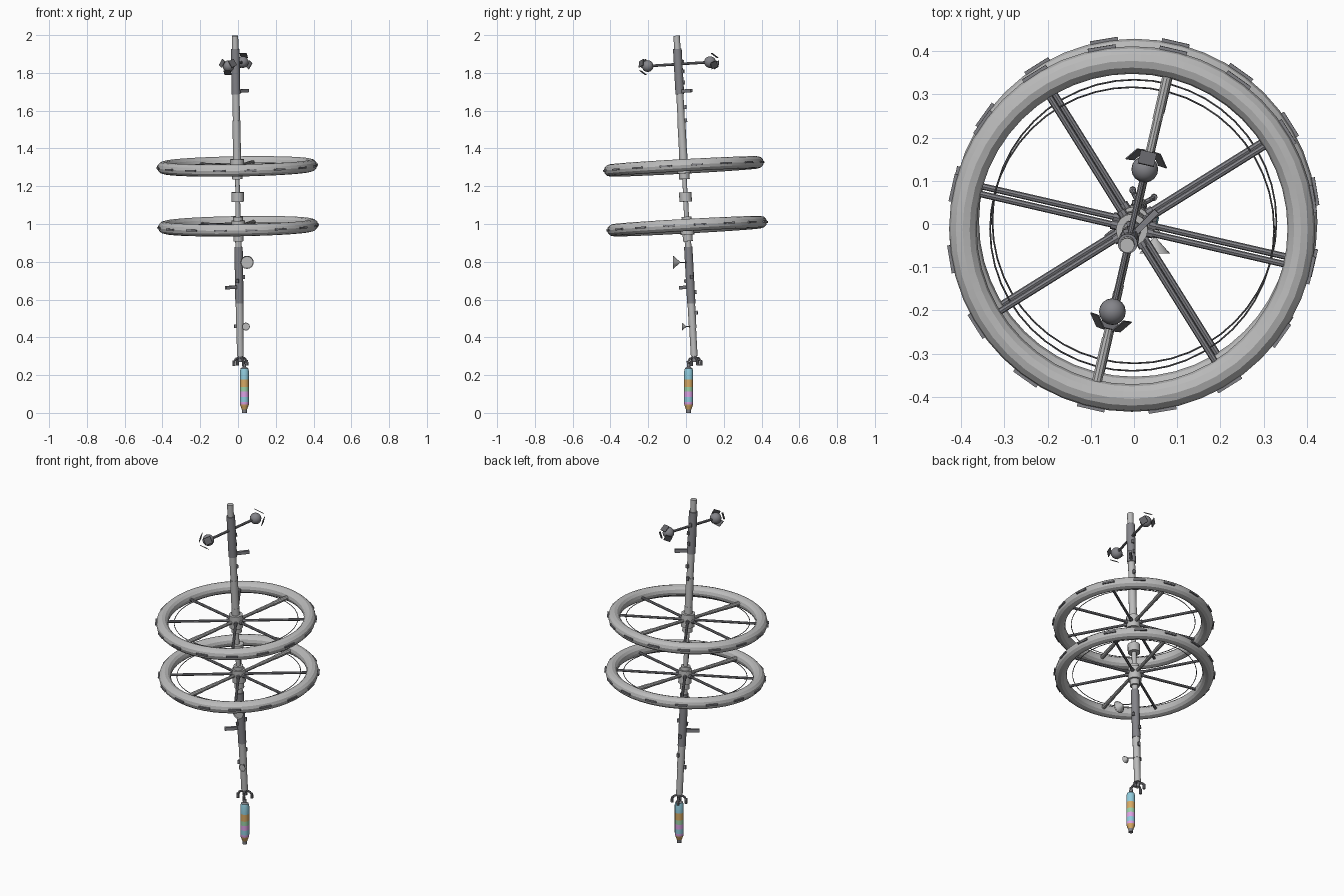
import bpy, bmesh
from math import radians, cos, sin
from mathutils import Vector, Matrix

cube = bpy.data.objects.get("Cube")
if cube:
    bpy.data.objects.remove(cube, do_unlink=True)


def material(name, r, g, b):
    m = bpy.data.materials.new(name)
    m.use_nodes = True
    m.diffuse_color = (r, g, b, 1)
    m.node_tree.nodes["Principled BSDF"].inputs["Base Color"].default_value = (r, g, b, 1)
    return m


LIGHT = material("light grey hull", .5, .5, .5)
DARK = material("dark grey hull", .23, .23, .25)
BLACK = material("charcoal panel", .13, .13, .14)
CYAN = material("sky blue band", .28, .6, .72)
ORANGE = material("orange band", .68, .4, .13)
GREEN = material("green band", .33, .62, .38)
PINK = material("pink band", .72, .36, .78)

# Slightly leaning station axis
AXIS = Vector((-.029, -.095, 1.73)).normalized()
LEAN = Matrix.Translation((.0175, .06, 0)) @ \
    Vector((0, 0, 1)).rotation_difference(AXIS).to_matrix().to_4x4()
WORLD = Matrix.Identity(4)


def finish(obj, mats, frame, angle=35):
    for m in mats:
        obj.data.materials.append(m)
    obj.matrix_world = frame
    obj.data.polygons.foreach_set("use_smooth", [True] * len(obj.data.polygons))
    obj.data.set_sharp_from_angle(angle=radians(angle))


def make(name, bm, mats, frame=LEAN):
    bmesh.ops.recalc_face_normals(bm, faces=bm.faces)
    mesh = bpy.data.meshes.new(name)
    bm.to_mesh(mesh)
    bm.free()
    obj = bpy.data.objects.new(name, mesh)
    bpy.context.collection.objects.link(obj)
    finish(obj, mats, frame)


def add_tube(bm, a, b, r0, r1=None, segs=10):
    a, b = Vector(a), Vector(b)
    turn = (b - a).to_track_quat('Z', 'Y').to_matrix().to_4x4()
    bmesh.ops.create_cone(bm, cap_ends=True, segments=segs, radius1=r0,
                          radius2=r0 if r1 is None else r1, depth=(b - a).length,
                          matrix=Matrix.Translation((a + b) / 2) @ turn)


def add_box(bm, size, frame):
    bmesh.ops.create_cube(bm, size=1, matrix=frame @ Matrix.Diagonal((*size, 1)))


def polar(r, deg, z):
    return Vector((r * cos(radians(deg)), r * sin(radians(deg)), z))


def spin(deg):
    return Matrix.Rotation(radians(deg), 4, 'Z')


def lathe(name, profile, mats, frame, segs=16):
    """Profile rows: radius, height, index of the material up to the next row."""
    bm = bmesh.new()
    rings = [[bm.verts.new(polar(r, 360 * k / segs, z)) for k in range(segs)]
             for r, z, _ in profile]
    for i in range(len(rings) - 1):
        for k in range(segs):
            n = (k + 1) % segs
            f = bm.faces.new((rings[i][k], rings[i][n], rings[i + 1][n], rings[i + 1][k]))
            f.material_index = profile[i][2]
    bm.faces.new(rings[0][::-1])
    bm.faces.new(rings[-1])
    make(name, bm, mats, frame)


# Central mast: stepped modules as (bottom, top, radius, material)
modules = [(.27, .30, .012, 1), (.30, .45, .018, 0), (.45, .58, .020, 0),
           (.58, .88, .022, 1), (.88, .91, .017, 0), (.91, .945, .026, 0),
           (.945, 1.02, .036, 0), (1.02, 1.04, .026, 0), (1.04, 1.12, .013, 0),
           (1.12, 1.17, .033, 0), (1.17, 1.24, .012, 0), (1.24, 1.27, .028, 0),
           (1.27, 1.345, .037, 0), (1.345, 1.385, .022, 0), (1.385, 1.55, .021, 0),
           (1.55, 1.69, .019, 0), (1.69, 1.93, .023, 1), (1.93, 2.0, .017, 0)]
steps = []
for low, high, r, m in modules:
    steps += [(r, low, m), (r, high, m)]
lathe("mast", steps, [LIGHT, DARK], LEAN)

# Two habitat wheels
FIRST = 77
for label, height in (("lower", .99), ("upper", 1.307)):
    frame = LEAN @ Matrix.Translation((0, 0, height))
    bpy.ops.mesh.primitive_torus_add(major_radius=.392, minor_radius=.032,
                                     major_segments=48, minor_segments=12)
    rim = bpy.context.object
    rim.name = label + "_wheel_rim"
    finish(rim, [LIGHT], frame, 25)

    bpy.ops.mesh.primitive_torus_add(major_radius=.329, minor_radius=.002,
                                     major_segments=48, minor_segments=6)
    wire = bpy.context.object
    wire.name = label + "_wheel_cable"
    finish(wire, [BLACK], frame)

    spokes, lifts, plates = bmesh.new(), bmesh.new(), bmesh.new()
    for k in range(8):
        ang = FIRST + 45 * k
        if k % 4:
            add_tube(spokes, polar(.025, ang, 0), polar(.37, ang, 0), .0075, segs=8)
            add_tube(spokes, polar(.03, ang, 0), polar(.05, ang, 0), .011, segs=8)
        else:
            add_tube(lifts, polar(.025, ang, 0), polar(.15, ang, 0), .009)
            add_tube(lifts, polar(.15, ang, 0), polar(.26, ang, 0), .0105)
            add_tube(lifts, polar(.26, ang, 0), polar(.37, ang, 0), .012)
    for k in range(16):
        add_box(plates, (.012, .065, .009),
                spin(FIRST + 22.5 * k) @ Matrix.Translation((.423, 0, 0)))
    make(label + "_wheel_spokes", spokes, [DARK], frame)
    make(label + "_wheel_lift_shafts", lifts, [LIGHT], frame)
    make(label + "_wheel_rim_plates", plates, [DARK], frame)

# Power boom with a sphere and three petal panels at each end
ends = [Vector((-.05, -.203, 1.836)), Vector((.025, .127, 1.857))]
bm = bmesh.new()
add_tube(bm, ends[0], ends[1], .007)
make("power_boom", bm, [DARK], WORLD)
for label, tip, other, first in (("front", ends[0], ends[1], 270),
                                 ("rear", ends[1], ends[0], 90)):
    bm = bmesh.new()
    bmesh.ops.create_uvsphere(bm, u_segments=16, v_segments=10, radius=.031,
                              matrix=Matrix.Translation(tip))
    make(label + "_power_sphere", bm, [DARK], WORLD)
    bm = bmesh.new()
    outward = (tip - other).to_track_quat('Z', 'Y').to_matrix().to_4x4()
    for k in range(3):
        add_box(bm, (.038, .038, .003),
                Matrix.Translation(tip) @ outward @ spin(first + 120 * k)
                @ Matrix.Rotation(radians(50), 4, 'Y') @ Matrix.Translation((0, 0, .043)))
    make(label + "_petal_panels", bm, [BLACK], WORLD)

# Side arms with equipment boxes
for label, height, ang in (("upper", 1.705, 45), ("lower", .668, 218)):
    bm = bmesh.new()
    add_box(bm, (.075, .014, .018), spin(ang) @ Matrix.Translation((.052, 0, height)))
    make(label + "_side_arm", bm, [DARK], LEAN)

# Small equipment pods scattered on the mast
bm = bmesh.new()
for height, ang in ((1.86, 100), (1.81, 70), (1.75, 85), (1.62, 80), (1.55, 95),
                    (.72, 20), (.70, 250), (.53, 80), (.46, 190), (.64, 100)):
    add_box(bm, (.014, .012, .02), spin(ang) @ Matrix.Translation((.024, 0, height)))
make("equipment_pods", bm, [DARK], LEAN)

# Dish antennas opening to the front
for label, centre, r in (("large", Vector((.048, -.068, .797)), .035),
                         ("small", Vector((.042, -.022, .457)), .021)):
    bm = bmesh.new()
    back = centre + Vector((0, r, 0))
    add_tube(bm, centre, back, r, .004, 16)
    face = min(bm.faces, key=lambda f: f.calc_center_median().y)
    bmesh.ops.inset_individual(bm, faces=[face], thickness=r * .08)
    bmesh.ops.translate(bm, verts=face.verts, vec=(0, r * .12, 0))
    make(label + "_dish", bm, [LIGHT], WORLD)
    bm = bmesh.new()
    add_tube(bm, back, LEAN @ Vector((0, 0, centre.z)), .003, segs=6)
    make(label + "_dish_mount", bm, [DARK], WORLD)

# Docking fork with four prongs
bm = bmesh.new()
for k in range(4):
    ang = -64 + 90 * k
    add_tube(bm, (0, 0, .295), polar(.027, ang, .288), .006, segs=8)
    add_tube(bm, polar(.027, ang, .288), polar(.037, ang, .272), .006, segs=8)
    add_tube(bm, polar(.037, ang, .278), polar(.037, ang, .25), .008, segs=8)
make("docking_fork", bm, [DARK], LEAN)

# Docked shuttle with coloured bands, nozzle at the bottom
bands = [(.013, 0, 0), (.013, .015, 0), (.014, .018, 2), (.020, .034, 2), (.0235, .044, 4),
         (.024, .058, 1), (.024, .085, 4), (.024, .112, 3), (.024, .138, 2),
         (.024, .178, 1), (.024, .22, 1), (.020, .236, 0), (.009, .243, 0), (.009, .258, 0)]
lathe("docked_shuttle", bands, [DARK, CYAN, ORANGE, GREEN, PINK],
      Matrix.Translation((.034, .014, 0)), 12)
